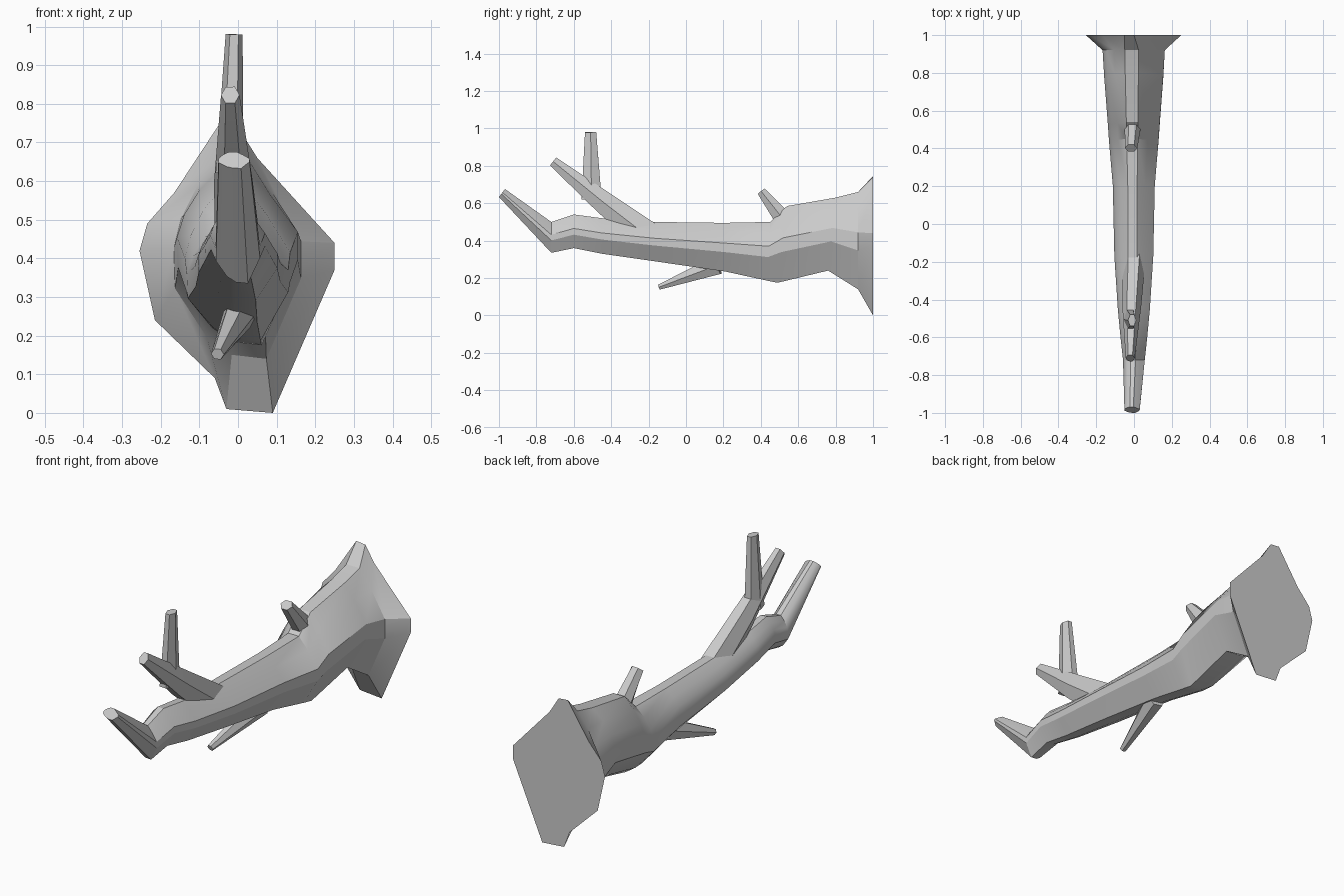
import bpy, bmesh, math
from mathutils import Vector

if "Cube" in bpy.data.objects:
    bpy.data.objects.remove(bpy.data.objects["Cube"])


def loft(name, rings):
    """Skin equal-sized rings, cap the ends, smooth only the soft edges."""
    bm = bmesh.new()
    loops = [[bm.verts.new(p) for p in r] for r in rings]
    n = len(loops[0])
    for a, b in zip(loops, loops[1:]):
        for i in range(n):
            j = (i + 1) % n
            bm.faces.new((a[i], a[j], b[j], b[i]))
    bm.faces.new(loops[0])
    bm.faces.new(loops[-1])
    bmesh.ops.recalc_face_normals(bm, faces=bm.faces)
    me = bpy.data.meshes.new(name)
    bm.to_mesh(me)
    bm.free()
    ob = bpy.data.objects.new(name, me)
    bpy.context.collection.objects.link(ob)
    bpy.ops.object.select_all(action='DESELECT')
    ob.select_set(True)
    bpy.context.view_layer.objects.active = ob
    bpy.ops.object.shade_smooth_by_angle(angle=math.radians(25))
    return ob


def branch(name, path, sides=6):
    """Tapered branch; path entries are (x, y, z, x radius, depth radius)."""
    pts = [Vector(p[:3]) for p in path]
    d = (pts[-1] - pts[0]).normalized()
    u = (Vector((1, 0, 0)) - d * d.x).normalized()
    v = d.cross(u)
    rings = []
    for c, p in zip(pts, path):
        ring = []
        for i in range(sides):
            a = 2 * math.pi * i / sides
            ring.append(c + u * p[3] * math.cos(a) + v * p[4] * math.sin(a) / math.sin(math.pi / 3))
        rings.append(ring)
    return loft(name, rings)


# Trunk: lopsided cross-section scaled along its length
section = [(-.3, 1), (.15, 1), (.55, .65), (1, .17), (1, -.2), (.45, -1),
           (-.1, -.96), (-.5, -.78), (-1, -.3), (-1.02, .1), (-.9, .4), (-.65, .72)]
flare = [(-.05, .745), (0, .74), (.05, .66), (.25, .44), (.25, .37), (.09, 0),
         (-.03, .01), (-.06, .09), (-.215, .24), (-.255, .42), (-.235, .49), (-.165, .57)]
# top y, top z, bottom y, bottom z, half width, centre x
stations = [(.92, .66, .92, .14, .163, 0), (.80, .63, .76, .24, .155, 0),
            (.54, .585, .49, .175, .135, 0), (.45, .50, .43, .187, .13, 0),
            (.20, .495, .21, .235, .11, 0), (-.17, .50, -.17, .29, .102, 0),
            (-.45, .52, -.45, .33, .084, 0), (-.60, .54, -.60, .36, .07, 0),
            (-.72, .50, -.72, .335, .057, 0), (-.968, .676, -1, .633, .04, -.01)]
rings = [[Vector((x, 1, z)) for x, z in flare]]
for yt, zt, yb, zb, w, cx in stations:
    rings.append([Vector((cx + w * s, yb + (yt - yb) * (t + 1) / 2,
                          zb + (zt - zb) * (t + 1) / 2)) for s, t in section])
loft("trunk", rings)

# Branches
branch("upper_branch", [(0, -.2, .42, .06, .08), (-.012, -.435, .6, .05, .06),
                        (-.02, -.71, .823, .024, .027)])
branch("upright_twig", [(-.022, -.505, .62, .036, .054), (-.01, -.51, .98, .022, .03)])
branch("top_stub", [(-.005, .54, .49, .045, .05), (-.015, .402, .664, .033, .023)])
branch("lower_twig", [(.01, .17, .27, .045, .05), (-.053, -.143, .152, .017, .014)])
